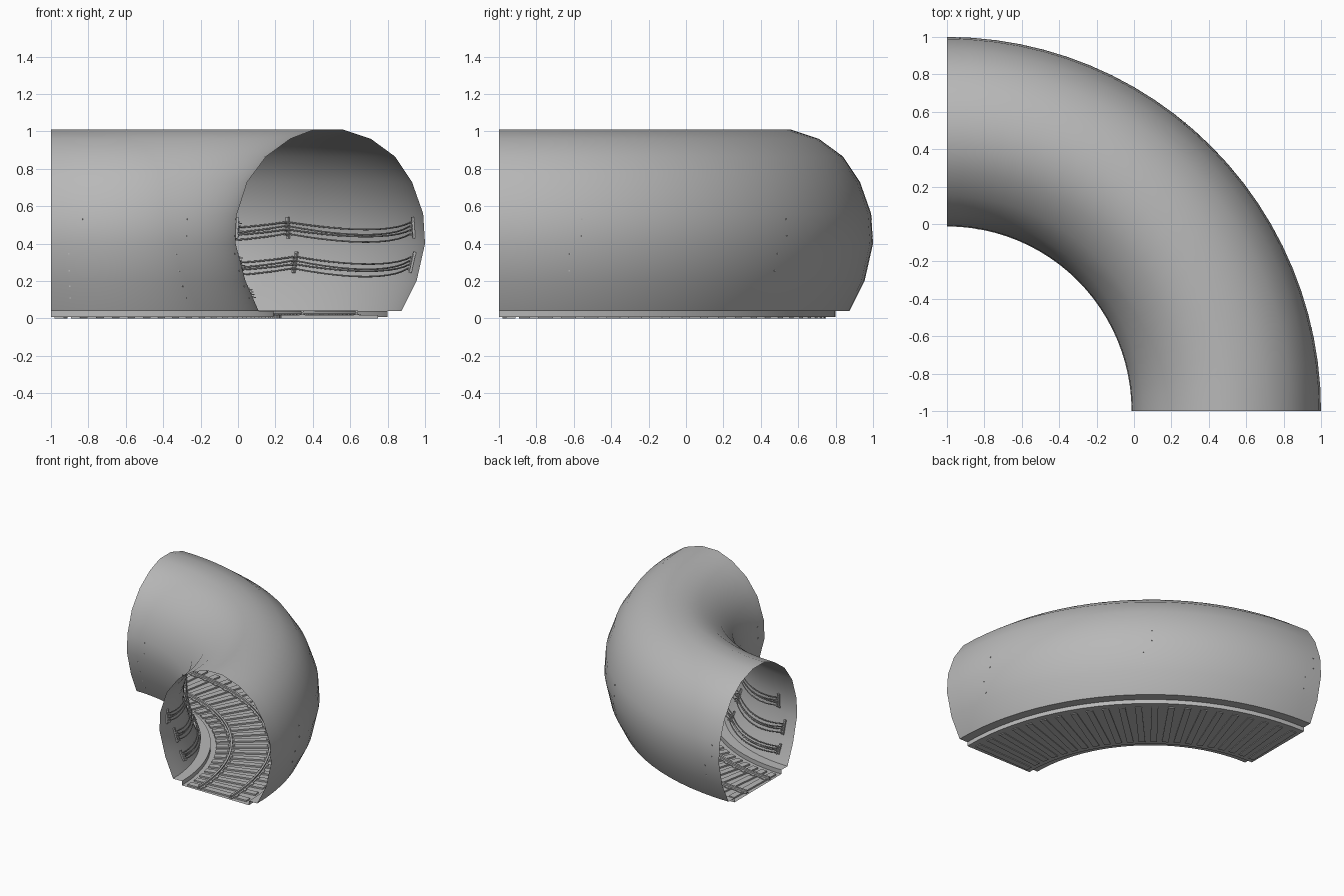
import bpy, bmesh, math
from mathutils import Matrix, Vector

if "Cube" in bpy.data.objects:
    bpy.data.objects.remove(bpy.data.objects["Cube"])

CX = CY = -1.0                      # centre of the 90 degree bend

grey = bpy.data.materials.new("dark_grey")
grey.diffuse_color = (0.48, 0.48, 0.48, 1)
grey.use_nodes = True
grey.node_tree.nodes["Principled BSDF"].inputs["Base Color"].default_value = grey.diffuse_color


def polar(r, deg, z):
    a = math.radians(deg)
    return Vector((CX + r * math.cos(a), CY + r * math.sin(a), z))


def finish(name, bm, smooth=None):
    me = bpy.data.meshes.new(name)
    bm.normal_update()
    bm.to_mesh(me)
    bm.free()
    me.materials.append(grey)
    ob = bpy.data.objects.new(name, me)
    bpy.context.collection.objects.link(ob)
    if smooth:
        bpy.ops.object.select_all(action='DESELECT')
        ob.select_set(True)
        bpy.context.view_layer.objects.active = ob
        bpy.ops.object.shade_smooth_by_angle(angle=math.radians(smooth))
    return ob


def loft(bm, rings, closed):
    vs = [[bm.verts.new(p) for p in ring] for ring in rings]
    n = len(vs[0])
    for a, b in zip(vs, vs[1:]):
        for j in range(n if closed else n - 1):
            k = (j + 1) % n
            bm.faces.new((a[j], b[j], b[k], a[k]))
    if closed:
        bm.faces.new(vs[0])
        bm.faces.new(vs[-1][::-1])


def sweep(name, profile, steps=24, closed=False, smooth=35):
    bm = bmesh.new()
    loft(bm, [[polar(x + 1, 90 * i / steps, z) for x, z in profile]
              for i in range(steps + 1)], closed)
    if closed:
        bmesh.ops.recalc_face_normals(bm, faces=bm.faces)
    return finish(name, bm, smooth)


def box(bm, x, z, deg, size, tilt=0.0):
    # size = radial, tangential, vertical
    m = (Matrix.Translation(polar(x + 1, deg, z)) @ Matrix.Rotation(math.radians(deg), 4, 'Z')
         @ Matrix.Rotation(tilt, 4, 'Y') @ Matrix.Diagonal((*size, 1)))
    bmesh.ops.create_cube(bm, size=1, matrix=m)


# tunnel shell: many-sided section, open at both ends
inner = [(0.11, 0.04), (0.04, 0.20), (-0.013, 0.40), (-0.008, 0.55)]
outer = [(0.875, 0.04), (0.955, 0.20), (1.0, 0.40), (0.99, 0.56)]
roof = [(0.05, 0.73), (0.15, 0.865), (0.28, 0.96), (0.41, 1.01), (0.56, 1.01),
        (0.71, 0.96), (0.84, 0.865), (0.93, 0.73)]
sweep("tunnel_shell", inner + roof + outer[::-1], smooth=40)

# sunken track bed with side ledges
sweep("track_bed", [(0.875, 0.04), (0.80, 0.04), (0.80, 0.006),
                    (0.19, 0.006), (0.19, 0.04), (0.11, 0.04)])

# rails
RAILS = (0.344, 0.634)
half = [(0.014, 0.018), (0.014, 0.022), (0.004, 0.025), (0.004, 0.033), (0.008, 0.035), (0.008, 0.042)]
section = half + [(-x, z) for x, z in half[::-1]]
for tag, c in zip(("inner", "outer"), RAILS):
    sweep(tag + "_rail", [(c + x, z) for x, z in section], closed=True)

# sleepers and rail chairs
sl, ch = bmesh.new(), bmesh.new()
COUNT = 22
for i in range(COUNT):
    a = 90 * (i + 0.5) / COUNT
    box(sl, 0.49, 0.009, a, (0.52, 0.05, 0.018))
    for c in RAILS:
        box(ch, c, 0.020, a, (0.05, 0.028, 0.008))
finish("sleepers", sl)
finish("rail_chairs", ch)


def wall(side, z):
    # wall position and slope at height z
    for (x0, z0), (x1, z1) in zip(side, side[1:]):
        if z <= z1 or z1 == side[-1][1]:
            s = (x1 - x0) / (z1 - z0)
            return x0 + s * (z - z0), s


def cable(bm, side, sign, z0, off, sag, stations, rad=0.0045):
    pts = []
    for a0, a1 in zip(stations, stations[1:]):
        for i in range(10):
            t = i / 10
            pts.append((a0 + (a1 - a0) * t, z0 - sag * 4 * t * (1 - t)))
    pts.append((stations[-1], z0))
    rings = []
    for a, z in pts:
        x = wall(side, z)[0] + sign * off
        rings.append([polar(1 + x + rad * math.cos(k * math.tau / 5), a,
                            z + rad * math.sin(k * math.tau / 5)) for k in range(5)])
    loft(bm, rings, True)


# cable runs: wall, inward direction, height, bracket angles
rows = [
    ("outer_upper", outer, -1, 0.485, (12.8, 50.4, 88.0)),
    ("outer_lower", outer, -1, 0.30, (11.0, 48.5, 86.0)),
    ("inner_upper", inner, 1, 0.485, (5.3, 42.8, 80.3)),
    ("inner_middle", inner, 1, 0.30, (10.5, 48.0, 84.5)),
    ("inner_lower", inner, 1, 0.14, (10.5, 48.0, 84.5)),
]
for tag, side, sign, z, stations in rows:
    br, cb = bmesh.new(), bmesh.new()
    levels = [(0.030, 0.020, 0.040), (0.010, 0.024, 0.048),
              (-0.010, 0.020, 0.038), (-0.032, 0.024, 0.045)]
    scale = 0.7 if z < 0.2 else 1.0
    for a in stations:
        x, s = wall(side, z)
        tilt = math.atan(s)
        # upright, with hooks and two bolts through the wall
        box(br, x + sign * 0.009, z, a, (0.012, 0.018, 0.115 * scale), tilt)
        for dz, off, _ in levels:
            zz = z + (dz - 0.008) * scale
            box(br, wall(side, zz)[0] + sign * 0.02, zz, a, (0.03, 0.012, 0.005))
        for dz in (-0.045, 0.045):
            zz = z + dz * scale
            box(br, wall(side, zz)[0] + sign * 0.007, zz, a, (0.022, 0.007, 0.007))
    for dz, off, sag in levels:
        cable(cb, side, sign, z + dz * scale, off, sag * scale, stations)
    bmesh.ops.recalc_face_normals(cb, faces=cb.faces)
    finish(tag + "_brackets", br)
    finish(tag + "_cables", cb, 60)
